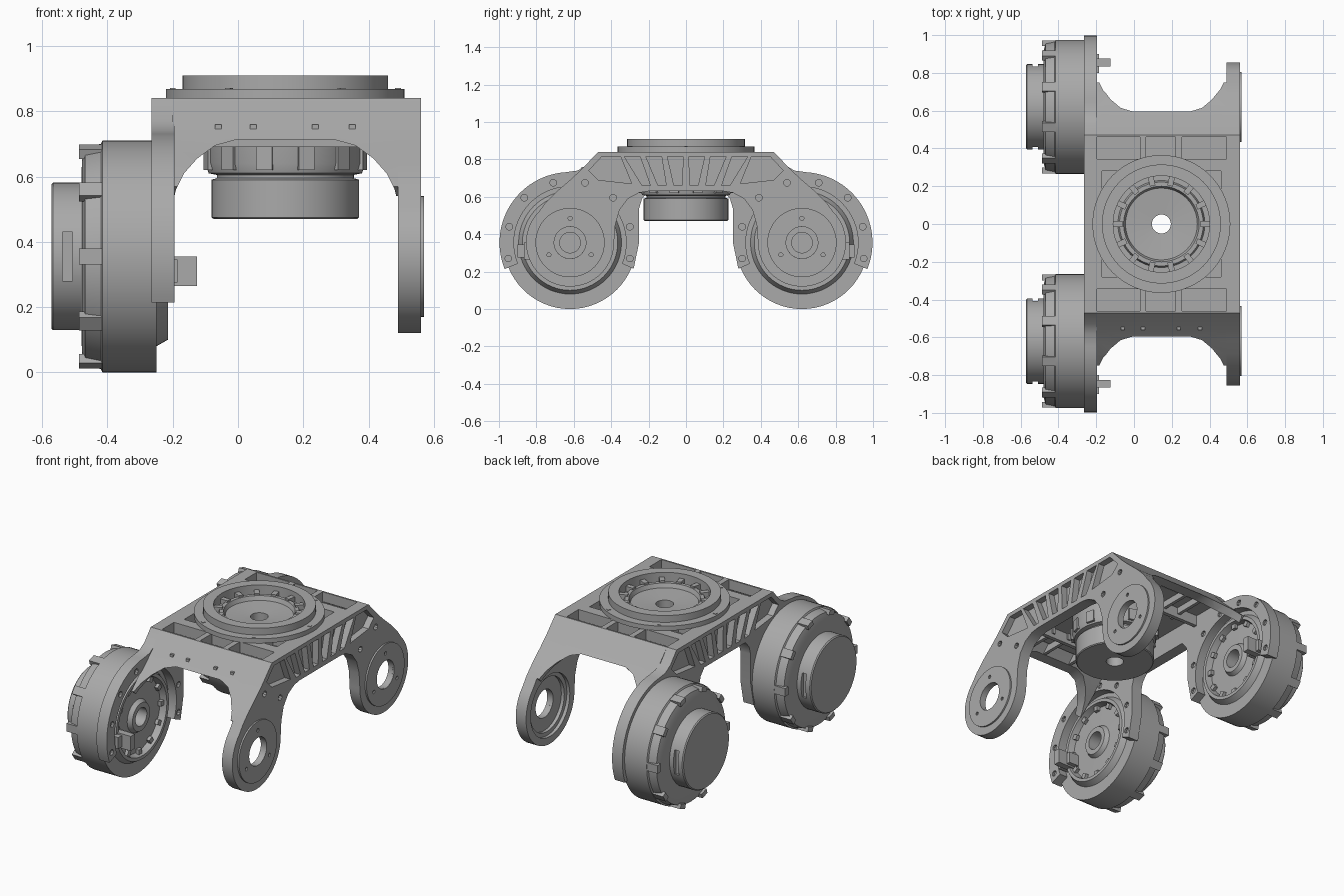
import bpy, bmesh
from math import sin, cos, pi, radians
from mathutils import Matrix, Vector

if "Cube" in bpy.data.objects:
    bpy.data.objects.remove(bpy.data.objects["Cube"])

grey = bpy.data.materials.new("machined grey")
grey.use_nodes = True
grey.diffuse_color = (0.4, 0.4, 0.4, 1)
grey.node_tree.nodes["Principled BSDF"].inputs["Base Color"].default_value = (0.4, 0.4, 0.4, 1)

JOINT_Y, JOINT_Z = 0.62, 0.355
HEAD_X = 0.145
SIDES = (-1, 1)


def arc(cy, cz, r, a0, a1, n):
    """Points on an arc, angles in degrees."""
    return [(cy + r * cos(radians(a0 + (a1 - a0) * i / n)),
             cz + r * sin(radians(a0 + (a1 - a0) * i / n))) for i in range(n + 1)]


def circle(cy, cz, r, n=32):
    return arc(cy, cz, r, 0, 360, n)[:-1]


def mirrored(half):
    return half + [(-a, b) for a, b in reversed(half)]


def prism(bm, pts, axis, lo, hi):
    """Extrude a 2D outline along an axis; outline is the other two axes in order."""
    place = {"x": lambda a, b, d: (d, a, b), "y": lambda a, b, d: (a, d, b),
             "z": lambda a, b, d: (a, b, d)}[axis]
    face = bm.faces.new([bm.verts.new(place(a, b, lo)) for a, b in pts])
    out = bmesh.ops.extrude_face_region(bm, geom=[face])
    shift = Vector(place(0, 0, hi - lo))
    bmesh.ops.translate(bm, vec=shift, verts=[v for v in out["geom"] if isinstance(v, bmesh.types.BMVert)])


def box(bm, x0, x1, y0, y1, z0, z1):
    prism(bm, [(x0, y0), (x1, y0), (x1, y1), (x0, y1)], "z", z0, z1)


def lathe(bm, profile, axis, centre, n=64):
    """Spin a closed (radius, height) profile about an axis through centre."""
    rings = []
    for i in range(n):
        c, s = cos(2 * pi * i / n), sin(2 * pi * i / n)
        rings.append([bm.verts.new(Vector(centre) + Vector((h, r * c, r * s) if axis == "x" else (r * c, r * s, h)))
                      for r, h in profile])
    m = len(profile)
    for i in range(n):
        p, q = rings[i], rings[(i + 1) % n]
        for j in range(m):
            k = (j + 1) % m
            if profile[j][0] > 0.001 or profile[k][0] > 0.001:
                bm.faces.new((p[j], p[k], q[k], q[j]))
    bmesh.ops.remove_doubles(bm, verts=bm.verts, dist=0.0002)


def finish(name, bm, cutter=None):
    """Make an object, apply the cutter, and shade by angle."""
    bmesh.ops.recalc_face_normals(bm, faces=bm.faces)
    mesh = bpy.data.meshes.new(name)
    bm.to_mesh(mesh)
    bm.free()
    obj = bpy.data.objects.new(name, mesh)
    bpy.context.collection.objects.link(obj)
    if cutter:
        mod = obj.modifiers.new("cut", "BOOLEAN")
        mod.operation, mod.solver, mod.object = "DIFFERENCE", "EXACT", cutter
        deps = bpy.context.evaluated_depsgraph_get()
        new = bpy.data.meshes.new_from_object(obj.evaluated_get(deps))
        obj.modifiers.clear()
        obj.data = new
        bpy.data.objects.remove(cutter)
    obj.data.materials.clear()
    obj.data.materials.append(grey)
    bpy.ops.object.select_all(action="DESELECT")
    obj.select_set(True)
    bpy.context.view_layer.objects.active = obj
    bpy.ops.object.shade_smooth_by_angle(angle=radians(30))
    return obj


def cut_side(bm, x0, x1):
    """Fanned weight-saving pockets of a side wall."""
    for i in range(6):
        k = i - 2.5
        b, t = k * 0.085, k * 0.115
        prism(bm, [(b - 0.022, 0.66), (b + 0.022, 0.66), (t + 0.042, 0.815), (t - 0.042, 0.815)], "x", x0, x1)
    for s in SIDES:
        prism(bm, [(s * y, z) for y, z in ((0.35, 0.815), (0.45, 0.815), (0.52, 0.74), (0.47, 0.69), (0.29, 0.67))],
              "x", x0, x1)


# Motor-side wall with clamp-shaped motor flanges
bm = bmesh.new()
flange = ([(0.47, 0.84), (0.53, 0.77), (0.58, 0.74)]
          + arc(JOINT_Y, JOINT_Z, 0.377, 86, -22, 28)
          + arc(JOINT_Y, JOINT_Z, 0.30, -22, 202, 40)
          + [(0.28, 0.215), (0.25, 0.36), (0.25, 0.54), (0.235, 0.59), (0.2, 0.63)])
prism(bm, mirrored(flange), "x", -0.265, -0.195)
cut = bmesh.new()
cut_side(cut, -0.3, -0.225)
for s in SIDES:
    for y, z in ((0.54, 0.675), (0.39, 0.61), (0.71, 0.675), (0.865, 0.595), (0.945, 0.44), (0.95, 0.27),
                 (0.30, 0.44), (0.30, 0.27)):
        prism(cut, circle(s * y, z, 0.018, 10), "x", -0.21, -0.15)
finish("motor_side_wall", bm, finish("wall_cutter", cut))

# Idler-side wall with two arms
bm = bmesh.new()
arm = ([(0.47, 0.84), (0.56, 0.745), (0.62, 0.69), (0.69, 0.63), (0.75, 0.57)]
       + arc(JOINT_Y, JOINT_Z, 0.235, 45, -180, 40)
       + [(0.378, 0.45), (0.355, 0.53), (0.31, 0.59), (0.25, 0.622), (0.2, 0.63)])
prism(bm, mirrored(arm), "x", 0.49, 0.56)
cut = bmesh.new()
cut_side(cut, 0.52, 0.6)
for s in SIDES:
    lathe(cut, [(0, 0.45), (0.19, 0.45), (0.19, 0.51), (0.165, 0.51), (0.165, 0.53), (0.085, 0.53),
                (0.085, 0.6), (0, 0.6)], "x", (0, s * JOINT_Y, JOINT_Z), 48)
    for y, z in ((0.54, 0.675), (0.39, 0.595)):
        prism(cut, circle(s * y, z, 0.018, 10), "x", 0.54, 0.6)
finish("idler_side_wall", bm, finish("arm_cutter", cut))

# Bearing covers on the arms
for s in SIDES:
    bm = bmesh.new()
    lathe(bm, [(0.085, 0.545), (0.185, 0.545), (0.185, 0.57), (0.085, 0.57)], "x", (0, s * JOINT_Y, JOINT_Z))
    cut = bmesh.new()
    for a in (90, 210, 330):
        y, z = arc(s * JOINT_Y, JOINT_Z, 0.13, a, a, 1)[0]
        prism(cut, circle(y, z, 0.011, 10), "x", 0.555, 0.6)
    finish("bearing_cover", bm, finish("cover_cutter", cut))

# Sloped end webs with an arched lower edge
for s in SIDES:
    bm = bmesh.new()
    strip = [(0.46, 0.84), (0.47, 0.84), (0.56, 0.745), (0.62, 0.69), (0.69, 0.63), (0.75, 0.57),
             (0.715, 0.54), (0.66, 0.59), (0.59, 0.65), (0.53, 0.705), (0.46, 0.78)]
    prism(bm, [(s * y, z) for y, z in strip], "x", -0.2, 0.495)
    cut = bmesh.new()
    arch = [(0.342, 0.3), (0.342, 0.53), (0.335, 0.56), (0.31, 0.61), (0.27, 0.655), (0.215, 0.695), (0.15, 0.713)]
    prism(cut, [(x + HEAD_X, z) for x, z in mirrored(arch)], "y", -1.2, 1.2)
    finish("end_web", bm, finish("arch_cutter", cut))

# Top deck with pockets
bm = bmesh.new()
box(bm, -0.2, 0.495, -0.465, 0.465, 0.755, 0.84)
cut = bmesh.new()
for s in SIDES:
    for x0, x1 in ((-0.2, 0.035), (0.06, 0.225), (0.25, 0.495)):
        box(cut, x0 + 0.004, x1 - 0.004, s * 0.405 - 0.06, s * 0.405 + 0.06, 0.775, 0.9)
    for x0, x1 in ((-0.17, -0.06), (0.35, 0.46)):
        box(cut, x0, x1, s * 0.22 - 0.06, s * 0.22 + 0.06, 0.775, 0.9)
prism(cut, circle(HEAD_X, 0, 0.24, 48), "z", 0.7, 0.9)
finish("top_deck", bm, finish("deck_cutter", cut))

# Stiffening ribs beneath the deck
bm = bmesh.new()
for s in SIDES:
    box(bm, -0.2, 0.495, s * 0.32 - 0.012, s * 0.32 + 0.012, 0.69, 0.76)
    for x in (-0.06, 0.047, 0.237, 0.35):
        box(bm, x - 0.01, x + 0.01, s * 0.41 - 0.15, s * 0.41 + 0.11, 0.715, 0.76)
finish("deck_ribs", bm)

# Central turntable actuator
bm = bmesh.new()
lathe(bm, [(0.05, 0.835), (0.19, 0.845), (0.2, 0.87), (0.222, 0.87), (0.23, 0.85), (0.255, 0.85), (0.255, 0.91),
           (0.315, 0.91), (0.315, 0.868), (0.365, 0.868), (0.365, 0.84), (0.245, 0.84), (0.245, 0.64),
           (0.235, 0.61), (0.21, 0.605), (0.21, 0.595), (0.226, 0.59), (0.226, 0.475), (0.22, 0.47),
           (0.05, 0.47)], "z", (HEAD_X, 0, 0))
finish("turntable_actuator", bm)


def ring_blocks(bm, count, size, radius, height, axis, centre, phase=0.0):
    """Repeat a block (radial, tangential, axial) round an axis."""
    for i in range(count):
        spin = Matrix.Rotation(2 * pi * (i + phase) / count, 4, "Z")
        tilt = Matrix.Rotation(pi / 2, 4, "Y") if axis == "x" else Matrix.Identity(4)
        scale = Matrix.Diagonal((*size, 1))
        bmesh.ops.create_cube(bm, size=1, matrix=Matrix.Translation(centre) @ tilt @ spin
                              @ Matrix.Translation((radius, 0, height)) @ scale)


# Turntable clips, cooling lugs and flange screws
bm = bmesh.new()
ring_blocks(bm, 14, (0.05, 0.03, 0.03), 0.232, 0.866, "z", (HEAD_X, 0, 0))
finish("turntable_clips", bm)
bm = bmesh.new()
ring_blocks(bm, 12, (0.025, 0.05, 0.07), 0.24, 0.655, "z", (HEAD_X, 0, 0), 0.5)
finish("actuator_lugs", bm)
bm = bmesh.new()
ring_blocks(bm, 6, (0.018, 0.018, 0.006), 0.345, 0.868, "z", (HEAD_X, 0, 0))
finish("flange_screws", bm)

# Joint motors
for s in SIDES:
    hub = (0, s * JOINT_Y, JOINT_Z)
    bm = bmesh.new()
    lathe(bm, [(0, -0.572), (0.22, -0.572), (0.226, -0.566), (0.226, -0.48), (0.30, -0.478), (0.335, -0.468),
               (0.345, -0.42), (0.355, -0.415), (0.355, -0.25), (0.275, -0.25), (0.255, -0.215), (0.235, -0.215),
               (0.225, -0.255), (0.1, -0.25), (0.085, -0.225), (0.055, -0.225), (0.055, -0.3), (0, -0.3)], "x", hub)
    cut = bmesh.new()
    for side in SIDES:  # connector recesses in the cap
        y = hub[1] + side * 0.225
        box(cut, -0.537, -0.507, y - 0.025, y + 0.025, 0.28, 0.43)
    finish("joint_motor", bm, finish("socket_cutter", cut))
    bm = bmesh.new()
    ring_blocks(bm, 10, (0.03, 0.05, 0.075), 0.337, -0.45, "x", hub, 0.5)
    finish("motor_clips", bm)
    bm = bmesh.new()
    ring_blocks(bm, 12, (0.03, 0.03, 0.02), 0.215, -0.24, "x", hub)
    finish("inner_teeth", bm)
    # Cable tab on the inner face
    bm = bmesh.new()
    y = s * 0.85
    box(bm, -0.26, -0.125, y - 0.015, y + 0.025, 0.265, 0.355)
    box(bm, -0.26, -0.185, y - 0.05, y + 0.05, 0.275, 0.345)
    finish("cable_tab", bm)
